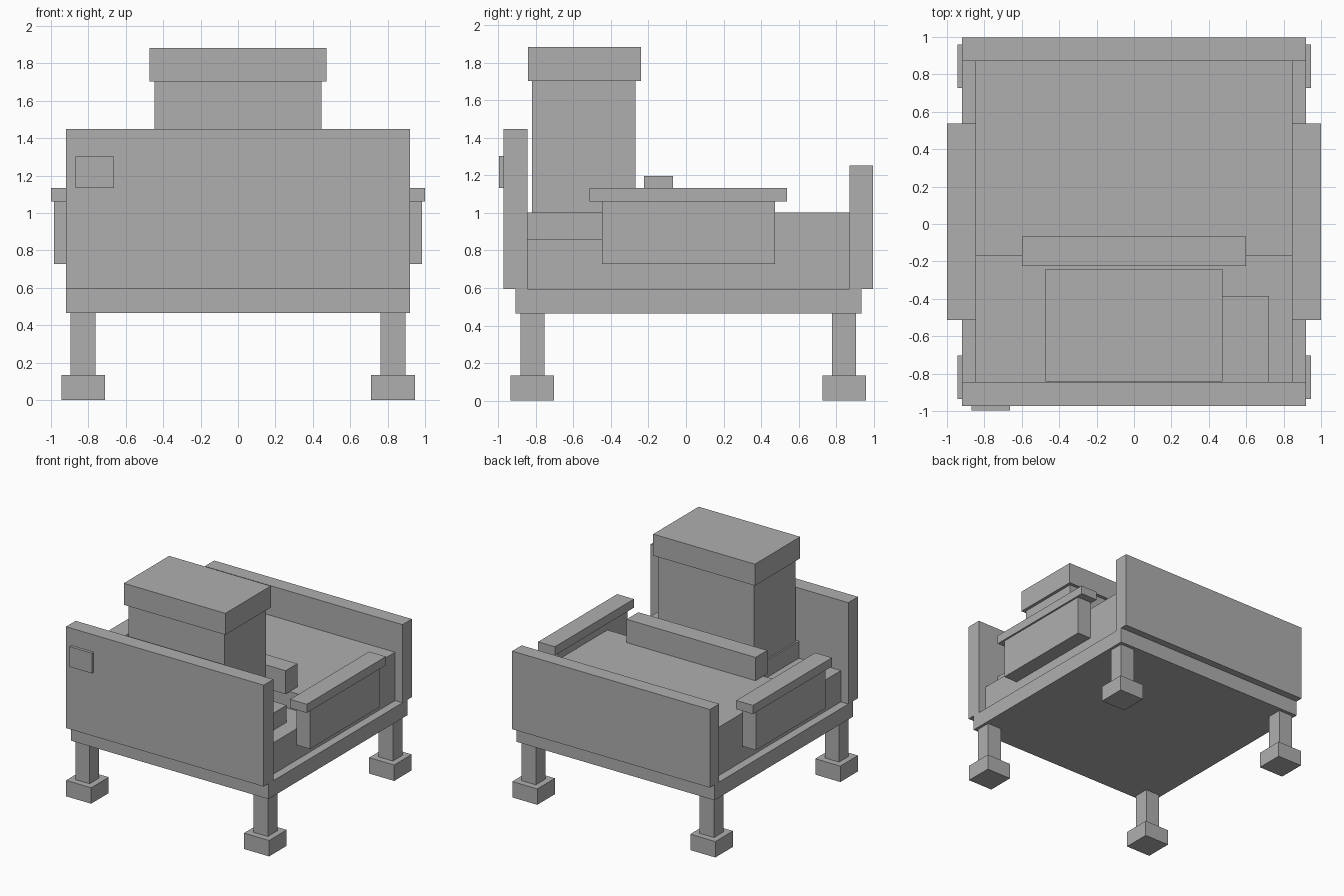
import bpy
import bmesh

cube = bpy.data.objects.get("Cube")
if cube:
    bpy.data.objects.remove(cube, do_unlink=True)

# Single plain grey
grey = bpy.data.materials.new("plain grey")
grey.use_nodes = True
colour = (0.43, 0.43, 0.43, 1.0)
grey.diffuse_color = colour
grey.node_tree.nodes["Principled BSDF"].inputs["Base Color"].default_value = colour


def box(name, x, y, z):
    """Axis-aligned box from (min, max) ranges."""
    bm = bmesh.new()
    bmesh.ops.create_cube(bm, size=1.0)
    for v in bm.verts:
        v.co = [r[0] if c < 0 else r[1] for c, r in zip(v.co, (x, y, z))]
    mesh = bpy.data.meshes.new(name)
    bm.to_mesh(mesh)
    bm.free()
    mesh.materials.append(grey)
    obj = bpy.data.objects.new(name, mesh)
    bpy.context.collection.objects.link(obj)
    return obj


def pair(name, x, y, z):
    """Box on the left (+x) and its mirror on the right."""
    box("left_" + name, x, y, z)
    box("right_" + name, (-x[1], -x[0]), y, z)


# Frame and end boards
box("bed_frame", (-0.92, 0.92), (-0.909, 0.936), (0.465, 0.595))
box("front_board", (-0.92, 0.92), (-0.973, -0.844), (0.595, 1.448))
box("back_board", (-0.92, 0.92), (0.872, 0.997), (0.595, 1.252))
box("front_plate", (-0.87, -0.662), (-0.997, -0.973), (1.133, 1.303))

# Legs with block feet
for end, y in (("front", -0.819), ("back", 0.843)):
    pair(end + "_leg", (0.763, 0.896), (y - 0.064, y + 0.064), (0.134, 0.465))
    pair(end + "_foot", (0.712, 0.945), (y - 0.117, y + 0.117), (0.0, 0.134))

# Mattress, blanket and pillows
box("mattress", (-0.851, 0.851), (-0.844, 0.872), (0.595, 0.858))
box("blanket", (-0.851, 0.851), (-0.171, 0.872), (0.858, 1.002))
box("flat_pillow", (-0.46, 0.722), (-0.844, -0.385), (0.858, 1.002))
box("bolster", (-0.6, 0.6), (-0.224, -0.068), (1.0, 1.198))

# Side rails
pair("side_panel", (0.857, 0.985), (-0.448, 0.475), (0.728, 1.06))
pair("side_rail", (0.844, 1.0), (-0.513, 0.538), (1.06, 1.133))

# Tall block with a wider cap
box("tall_block", (-0.447, 0.447), (-0.82, -0.268), (1.002, 1.702))
box("tall_block_cap", (-0.473, 0.473), (-0.843, -0.24), (1.702, 1.883))
